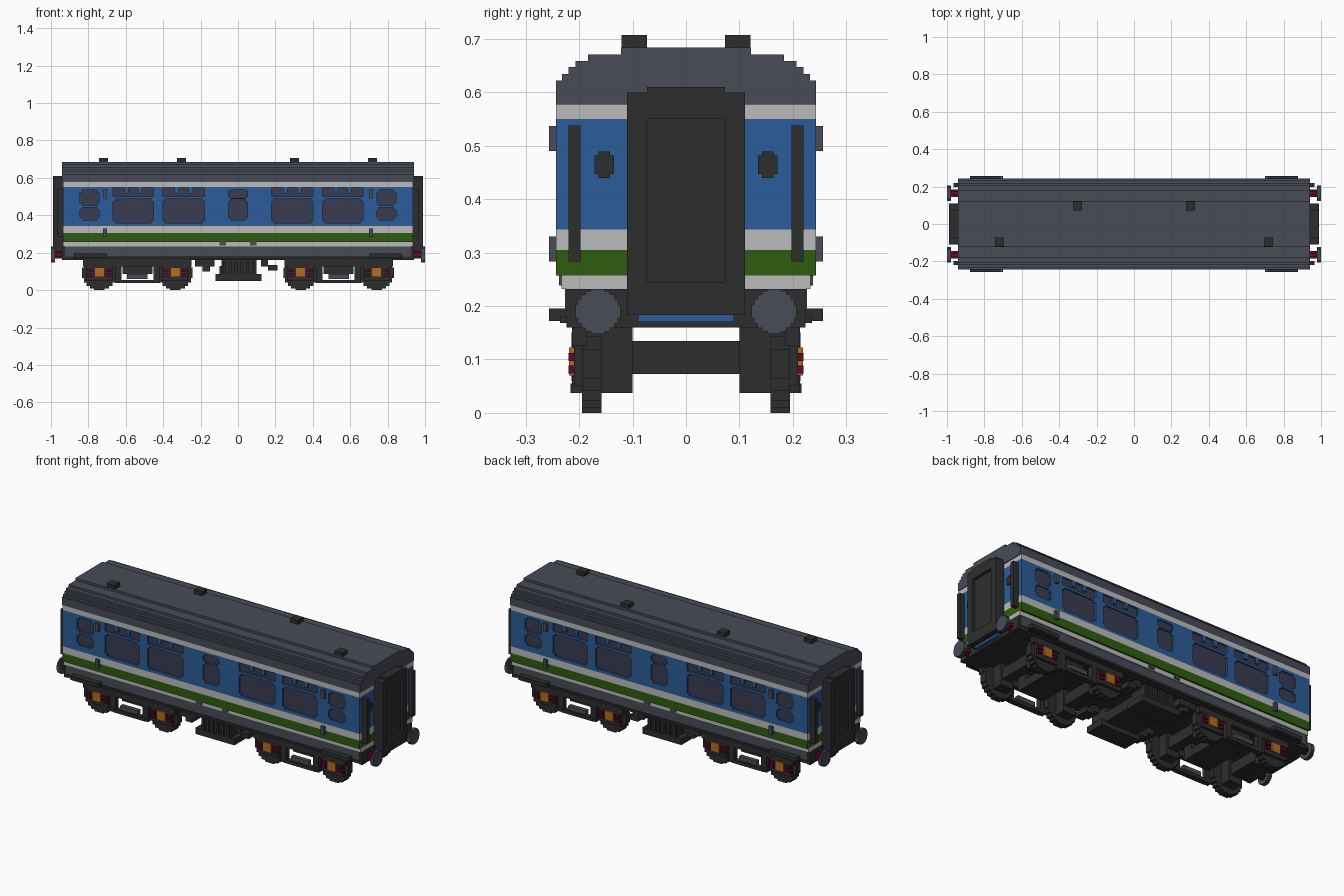
import bpy
import bmesh
from mathutils import Vector

cube = bpy.data.objects.get("Cube")
if cube:
    bpy.data.objects.remove(cube, do_unlink=True)


def material(name, r, g, b):
    m = bpy.data.materials.new(name)
    m.use_nodes = True
    m.diffuse_color = (r, g, b, 1)
    m.node_tree.nodes["Principled BSDF"].inputs["Base Color"].default_value = (r, g, b, 1)
    return m


blue = material("coach blue", .025, .107, .32)
white = material("band white", .5, .5, .5)
green = material("band green", .027, .11, .005)
grey = material("slate grey", .065, .071, .097)
glass = material("window glass", .042, .045, .084)
dark = material("underframe black", .027, .027, .027)
crimson = material("crimson", .115, .003, .021)
orange = material("axle orange", .45, .15, .014)


class Part:
    """One object gathered from boxes and prisms, mirrored on the axes given."""

    def __init__(self, name, mat, mirror="XY"):
        self.name, self.mat, self.mirror = name, mat, mirror
        self.bm = bmesh.new()

    def prism(self, points, axis, a, b):
        def place(u, v, w):
            return {"X": (w, u, v), "Y": (u, w, v)}[axis]
        low = [self.bm.verts.new(place(u, v, a)) for u, v in points]
        high = [self.bm.verts.new(place(u, v, b)) for u, v in points]
        self.bm.faces.new(low)
        self.bm.faces.new(high)
        for i in range(len(low)):
            j = (i + 1) % len(low)
            self.bm.faces.new((low[i], low[j], high[j], high[i]))
        return self

    def box(self, x0, x1, y0, y1, z0, z1):
        return self.prism([(x0, z0), (x1, z0), (x1, z1), (x0, z1)], "Y", y0, y1)

    def done(self):
        bmesh.ops.recalc_face_normals(self.bm, faces=self.bm.faces)
        mesh = bpy.data.meshes.new(self.name)
        self.bm.to_mesh(mesh)
        self.bm.free()
        mesh.materials.append(self.mat)
        obj = bpy.data.objects.new(self.name, mesh)
        bpy.context.collection.objects.link(obj)
        if self.mirror:
            mod = obj.modifiers.new("mirror", "MIRROR")
            mod.use_axis = ["X" in self.mirror, "Y" in self.mirror, False]
            mod.use_mirror_merge = False
        return obj


def notched(u0, u1, v0, v1, n=.0123):
    """Rectangle with one square step cut from each corner."""
    return [(u0 + n, v0), (u1 - n, v0), (u1 - n, v0 + n), (u1, v0 + n),
            (u1, v1 - n), (u1 - n, v1 - n), (u1 - n, v1), (u0 + n, v1),
            (u0 + n, v1 - n), (u0, v1 - n), (u0, v0 + n), (u0 + n, v0 + n)]


def stepped_disc(cu, cv, r):
    """Circle drawn with right-angled steps."""
    steps = [(1, .3), (.9, .3), (.9, .55), (.75, .55), (.75, .75),
             (.55, .75), (.55, .9), (.3, .9), (.3, 1)]
    pts = []
    for su, sv in ((1, 1), (-1, 1), (-1, -1), (1, -1)):
        run = steps if su == sv else steps[::-1]
        pts += [(cu + su * a * r, cv + sv * b * r) for a, b in run]
    return pts


def comb(x0, x1, z0, z1, teeth=3):
    """Strip with upright teeth, for the sliding vents."""
    pts = [(x0, z0), (x1, z0)]
    w, gap = (x1 - x0) / teeth, .011
    mid = z0 + (z1 - z0) * .35
    for i in reversed(range(teeth)):
        right = x0 + (i + 1) * w - (gap if i < teeth - 1 else 0)
        left = x0 + i * w + (gap if i else 0)
        pts += [(right, mid)] if i < teeth - 1 else []
        pts += [(right, z1), (left, z1)]
        pts += [(left, mid)] if i else []
    return pts


# Body side bands
END, SIDE = .936, .243
for name, mat, half, z0, z1 in (("upper_band", white, SIDE, .55, .577),
                                ("middle_band", white, SIDE, .305, .343),
                                ("green_band", green, SIDE, .257, .305),
                                ("lower_band", white, .233, .232, .257)):
    Part(name, mat, "Y").box(-END, END, 0, half, z0, z1).done()
wall = Part("blue_wall", blue, "").box(-END, END, -SIDE, SIDE, .343, .55).done()

# Windows, cut into the wall and glazed
shapes = [notched(-.05, .05, .375, .487), notched(-.05, .05, .493, .535, .008)]
for s in (-1, 1):
    for a, b in ((.178, .402), (.452, .668)):
        x0, x1 = sorted((s * a, s * b))
        shapes += [notched(x0, x1, .36, .487), comb(x0, x1, .5, .545)]
    x0, x1 = sorted((s * .742, s * .845))
    shapes += [notched(x0, x1, .375, .441), notched(x0, x1, .453, .535)]
cutter = Part("window_cutter", glass, "")
panes = Part("window_panes", glass, "Y")
for shape in shapes:
    panes.prism(shape, "Y", .228, .234)
    for s in (-1, 1):
        cutter.prism(shape, "Y", s * .231, s * .26)
panes.done()
cutter = cutter.done()
cutter.hide_render = True
cut = wall.modifiers.new("windows", "BOOLEAN")
cut.operation, cut.solver, cut.object = "DIFFERENCE", "EXACT", cutter
graph = bpy.context.evaluated_depsgraph_get()
wall.data = bpy.data.meshes.new_from_object(wall.evaluated_get(graph))
wall.modifiers.clear()
bpy.data.objects.remove(cutter, do_unlink=True)

# Stepped roof and roof vents
profile = [(0, .577), (SIDE, .577)]
edges = [(SIDE, .622), (.232, .634), (.22, .647), (.207, .659), (.183, .671), (.122, .684)]
for i, (y, z) in enumerate(edges):
    profile += [(y, z), (edges[i + 1][0] if i + 1 < len(edges) else 0, z)]
Part("roof", grey, "Y").prism(profile, "X", -.94, .94).done()
vents = Part("roof_vents", dark, "X")
for x, y in ((.303, .097), (.718, -.097)):
    vents.box(x - .024, x + .024, y - .024, y + .024, .68, .707)
vents.done()

# Side handles and small skirt plates
handles = Part("side_handles", grey)
for z in (.283, .49):
    handles.box(.7, .722, .24, .256, z, z + .047)
handles.done()
Part("centre_plates", grey).box(.065, .1, .23, .238, .238, .257).done()

# End gangway with recessed door
gangway = Part("gangway_frame", dark)
gangway.box(.93, .99, .073, .11, .183, .6)
gangway.box(.93, .99, 0, .073, .55, .61)
gangway.box(.93, .99, 0, .073, .183, .245)
gangway.done()
Part("gangway_door", dark).box(.93, .975, 0, .073, .245, .55).done()
Part("end_sill", blue).box(.93, .96, 0, .09, .17, .183).done()
Part("end_rails", dark).box(.93, .966, .197, .22, .283, .538).done()
Part("end_lamps", dark).prism(notched(.135, .171, .44, .489, .007), "X", .93, .942).done()

# Underframe and skirt
Part("skirt", grey, "Y").box(-.925, .925, 0, .226, .18, .232).done()
floor = Part("underframe", dark)
floor.box(0, .935, 0, .22, .16, .181)
floor.box(.92, .94, 0, .224, .16, .232)
floor.box(.7, .877, .2, .256, .172, .195)
floor.box(0, .88, .2, .236, .168, .18)
floor.done()

# Buffers
Part("buffer_heads", grey).prism(stepped_disc(.165, .19, .042), "X", .978, 1).done()
Part("buffer_stems", crimson).prism(notched(.145, .185, .17, .21, .01), "X", .93, .98).done()

# Bogies
frame = Part("bogie_frames", dark)
wheels = Part("wheels", dark)
axles = Part("axles", dark)
hubs = Part("axle_covers", orange)
springs = Part("axle_springs", crimson)
mid = .538
frame.box(mid - .29, mid + .29, .185, .213, .125, .162)
frame.box(mid - .1, mid + .1, .185, .216, .037, .055)
frame.box(mid - .12, mid - .085, .185, .213, .037, .13)
frame.box(mid + .085, mid + .12, .185, .213, .037, .13)
frame.box(mid - .08, mid + .08, .1, .16, .085, .162)
frame.box(mid - .08, mid + .08, 0, .16, .085, .13)
for x in (mid - .203, mid + .203):
    wheels.prism(stepped_disc(x, .092, .092), "Y", .158, .195)
    axles.box(x - .028, x + .028, 0, .16, .073, .135)
    frame.box(x - .07, x + .07, .19, .21, .05, .13)
    frame.box(x - .04, x + .04, .1, .16, .037, .162)
    hubs.box(x - .027, x + .027, .2, .219, .07, .122)
    for d in (-.05, .05):
        for z in (.074, .097):
            springs.box(x + d - .014, x + d + .014, .198, .22, z, z + .015)
for part in (frame, wheels, axles, hubs, springs):
    part.done()
Part("bogie_dampers", grey).box(mid - .055, mid + .055, .19, .214, .06, .085).done()

# Equipment hung under the middle
gear = Part("underfloor_equipment", dark, "Y")
gear.box(-.12, .126, .1, .212, .05, .085)
gear.box(-.088, .1, .1, .205, .085, .162)
gear.box(-.1, .1, 0, .1, .075, .13)
gear.box(-.23, -.125, .12, .205, .125, .162)
gear.box(-.19, -.15, .12, .2, .1, .13)
gear.box(.124, .16, .12, .205, .125, .162)
gear.box(.16, .21, .12, .205, .105, .135)
for i in range(6):
    x = -.08 + i * .031
    gear.box(x, x + .014, .2, .214, .085, .15)
gear.done()
